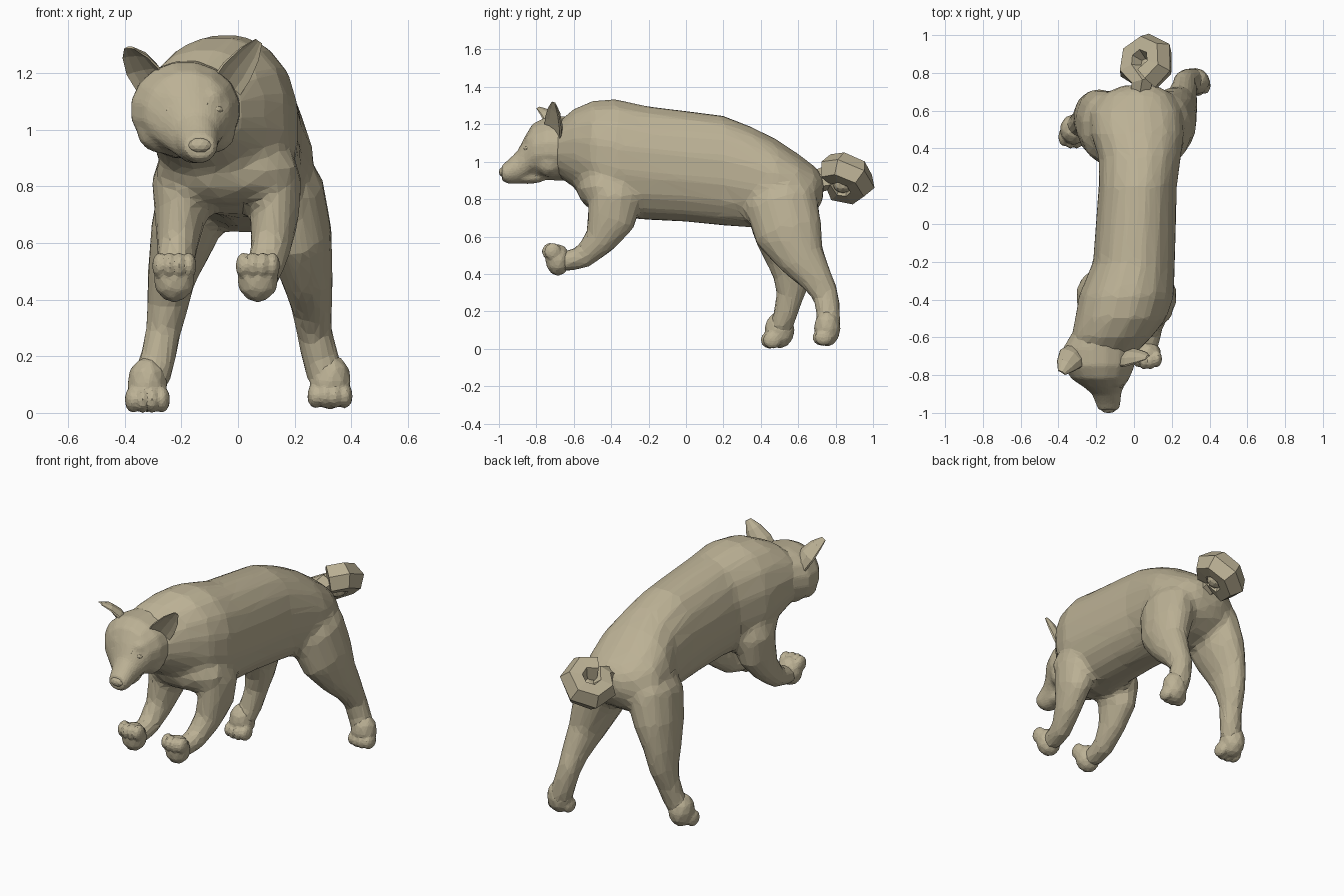
import bpy, bmesh, math
from mathutils import Vector, Matrix

coat = bpy.data.materials.new("coat")
coat.diffuse_color = (0.50, 0.44, 0.30, 1)


def finish(name, bm):
    bmesh.ops.recalc_face_normals(bm, faces=bm.faces)
    mesh = bpy.data.meshes.new(name)
    bm.to_mesh(mesh)
    bm.free()
    mesh.materials.append(coat)
    ob = bpy.data.objects.new(name, mesh)
    bpy.context.collection.objects.link(ob)
    return ob


def loft(name, stations, n=12, ref=(1, 0, 0), normal=None, cup=False, power=1.0):
    """Skin elliptical rings; a station is (centre, radius along ref, radius across)."""
    bm = bmesh.new()
    pts = [Vector(s[0]) for s in stations]
    rings = []
    for i, (c, r1, r2) in enumerate(stations):
        t = Vector(normal) if normal else pts[min(i + 1, len(pts) - 1)] - pts[max(i - 1, 0)]
        t.normalize()
        side = Vector(ref)
        side = (side - t * side.dot(t)).normalized()
        up = t.cross(side)
        ring = []
        for k in range(n):
            a = 2 * math.pi * (k + 0.5) / n
            ca, sa = (math.copysign(abs(f) ** power, f) for f in (math.cos(a), math.sin(a)))
            if cup and sa < 0:
                sa *= -0.35
            ring.append(bm.verts.new(pts[i] + side * r1 * ca + up * r2 * sa))
        rings.append(ring)
    for a, b in zip(rings, rings[1:]):
        for k in range(n):
            bm.faces.new((a[k], a[(k + 1) % n], b[(k + 1) % n], b[k]))
    bm.faces.new(rings[0])
    bm.faces.new(rings[-1])
    return finish(name, bm)


def blob(bm, c, r, sub=1):
    bmesh.ops.create_icosphere(bm, subdivisions=sub, radius=1,
                               matrix=Matrix.Translation(c) @ Matrix.Diagonal((*r, 1)))


def blobs(name, items):
    bm = bmesh.new()
    for c, r in items:
        blob(bm, c, r, 2)
    return finish(name, bm)


def fuse(name, parts, voxel, smooth, ratio):
    """Merge closed parts into one skin with soft joins and irregular facets."""
    bm = bmesh.new()
    for ob in parts:
        bm.from_mesh(ob.data)
        bpy.data.objects.remove(ob)
    ob = finish(name, bm)
    m = ob.modifiers.new("skin", "REMESH")
    m.mode, m.voxel_size = "VOXEL", voxel
    m = ob.modifiers.new("soften", "SMOOTH")
    m.factor, m.iterations = 0.5, smooth
    ob.modifiers.new("facets", "DECIMATE").ratio = ratio
    return ob


def paw(name, c, r, toe, toe_r):
    """Rounded foot with four toes; toe is the (y, z) offset of the toe row."""
    items = [(c, r)]
    for i in range(4):
        back = 0.012 if i in (0, 3) else 0
        items.append(((c[0] + (i - 1.5) * 0.034, c[1] + toe[0] + back, c[2] + toe[1]), toe_r))
    return fuse(name, [blobs(name, items)], 0.008, 3, 0.2)


# Torso and neck: y, centre x, top, bottom, half width
torso = [(-0.70, -0.17, 1.20, 0.93, 0.17), (-0.60, -0.12, 1.285, 0.86, 0.215),
         (-0.50, -0.07, 1.33, 0.77, 0.245), (-0.38, -0.04, 1.34, 0.70, 0.255),
         (-0.20, 0.0, 1.30, 0.685, 0.22), (0.0, 0.01, 1.275, 0.675, 0.215),
         (0.20, 0.02, 1.25, 0.655, 0.21), (0.35, 0.03, 1.19, 0.645, 0.22),
         (0.48, 0.02, 1.125, 0.635, 0.25), (0.60, 0.01, 1.045, 0.66, 0.245),
         (0.69, 0.02, 0.975, 0.72, 0.18), (0.735, 0.03, 0.92, 0.80, 0.09)]
body = [loft("torso", [((x, y, (t + b) / 2), w, (t - b) / 2) for y, x, t, b, w in torso],
             n=16, normal=(0, 1, 0), power=0.92),
        blobs("chest", [((-0.04, -0.45, 0.86), (0.26, 0.14, 0.13))])]

# Front legs, reaching forward
body.append(loft("front_right_leg", [
    ((-0.15, -0.40, 0.98), 0.10, 0.13), ((-0.19, -0.38, 0.80), 0.12, 0.145),
    ((-0.205, -0.40, 0.69), 0.092, 0.135), ((-0.215, -0.46, 0.58), 0.073, 0.09),
    ((-0.225, -0.55, 0.49), 0.064, 0.064), ((-0.23, -0.67, 0.46), 0.058, 0.056)]))
body.append(loft("front_left_leg", [
    ((0.07, -0.40, 0.98), 0.10, 0.13), ((0.12, -0.38, 0.80), 0.11, 0.145),
    ((0.13, -0.40, 0.69), 0.088, 0.135), ((0.115, -0.46, 0.58), 0.073, 0.09),
    ((0.09, -0.55, 0.49), 0.064, 0.064), ((0.07, -0.67, 0.46), 0.058, 0.056)]))

# Hind legs, one pushed further back
body.append(loft("hind_left_leg", [
    ((0.11, 0.48, 0.92), 0.10, 0.16), ((0.17, 0.51, 0.78), 0.14, 0.20),
    ((0.215, 0.55, 0.62), 0.122, 0.188), ((0.245, 0.62, 0.48), 0.093, 0.13),
    ((0.262, 0.70, 0.37), 0.074, 0.09), ((0.27, 0.75, 0.28), 0.064, 0.072),
    ((0.295, 0.762, 0.18), 0.068, 0.066), ((0.32, 0.76, 0.10), 0.07, 0.068)]))
body.append(loft("hind_right_leg", [
    ((-0.07, 0.48, 0.92), 0.10, 0.16), ((-0.15, 0.51, 0.78), 0.14, 0.20),
    ((-0.195, 0.54, 0.62), 0.12, 0.183), ((-0.235, 0.56, 0.48), 0.088, 0.14),
    ((-0.25, 0.57, 0.37), 0.074, 0.105), ((-0.265, 0.555, 0.28), 0.064, 0.076),
    ((-0.285, 0.53, 0.18), 0.066, 0.064), ((-0.315, 0.50, 0.10), 0.068, 0.068)]))
fuse("body_and_legs", body, 0.02, 8, 0.09)

# Paws: front pair lifted with toes up, hind pair on the ground
for name, x in (("front_right_paw", -0.225), ("front_left_paw", 0.07)):
    paw(name, (x, -0.685, 0.475), (0.075, 0.068, 0.086), (-0.04, 0.045), (0.028, 0.046, 0.048))
paw("hind_left_paw", (0.325, 0.755, 0.11), (0.076, 0.072, 0.10), (-0.03, -0.05), (0.03, 0.05, 0.045))
paw("hind_right_paw", (-0.32, 0.50, 0.10), (0.073, 0.082, 0.10), (-0.05, -0.053), (0.03, 0.052, 0.048))

# Head: skull and muzzle with brow, cheeks and lower jaw
skull = loft("skull", [
    ((-0.15, -0.56, 1.08), 0.17, 0.17), ((-0.185, -0.66, 1.07), 0.195, 0.175),
    ((-0.187, -0.75, 1.07), 0.193, 0.17), ((-0.178, -0.82, 1.06), 0.155, 0.145),
    ((-0.16, -0.865, 1.01), 0.105, 0.12), ((-0.145, -0.90, 0.97), 0.078, 0.09),
    ((-0.137, -0.95, 0.945), 0.066, 0.065), ((-0.135, -0.985, 0.94), 0.055, 0.042)],
    n=16, normal=(0, 1, 0))
features = blobs("features", [
    ((-0.225, -0.805, 1.105), (0.06, 0.06, 0.05)), ((-0.10, -0.805, 1.11), (0.06, 0.06, 0.05)),
    ((-0.275, -0.74, 1.0), (0.085, 0.08, 0.085)), ((-0.085, -0.73, 1.0), (0.08, 0.08, 0.085)),
    ((-0.15, -0.85, 0.915), (0.06, 0.11, 0.035))])
fuse("head", [skull, features], 0.011, 6, 0.22)

# Nose and eyes
blobs("nose", [((-0.135, -0.978, 0.945), (0.042, 0.023, 0.027))])
blobs("eyes", [((x, -0.848, 1.07), (0.028, 0.022, 0.017)) for x in (-0.235, -0.08)])

# Cupped ears
loft("right_ear", [((-0.29, -0.69, 1.12), 0.075, 0.055), ((-0.34, -0.72, 1.20), 0.075, 0.055),
                   ((-0.365, -0.755, 1.25), 0.055, 0.04), ((-0.385, -0.79, 1.283), 0.022, 0.015)],
     n=10, ref=(0.8, -0.5, 0), cup=True)
loft("left_ear", [((-0.055, -0.72, 1.12), 0.072, 0.055), ((0.0, -0.72, 1.20), 0.07, 0.055),
                  ((0.045, -0.715, 1.265), 0.048, 0.04), ((0.075, -0.71, 1.312), 0.017, 0.014)],
     n=10, ref=(0.8, 0.5, 0), cup=True)

# Curled tail: a chunky six-sided tube wound round a tilted axis, with its tip tucked inside
axis = Vector((-0.5, 0.3, 0.81)).normalized()
u = Vector((0, -1, 0))
u = (u - axis * u.dot(axis)).normalized()
v = u.cross(axis)
centre = Vector((0.065, 0.85, 0.91))
coil = [((0.03, 0.65, 0.88), 0.06, 0.06)]
for i in range(7):
    a = math.radians(10 + i * 55)
    p = centre + (u * math.cos(a) + v * math.sin(a)) * 0.092 + axis * (0.004 * i - 0.012)
    coil.append((p, 0.085 if i else 0.07, 0.074 if i else 0.065))
loft("tail", coil, n=6, ref=axis)
blobs("tail_tip", [(centre - axis * 0.035, (0.055, 0.055, 0.05))])
